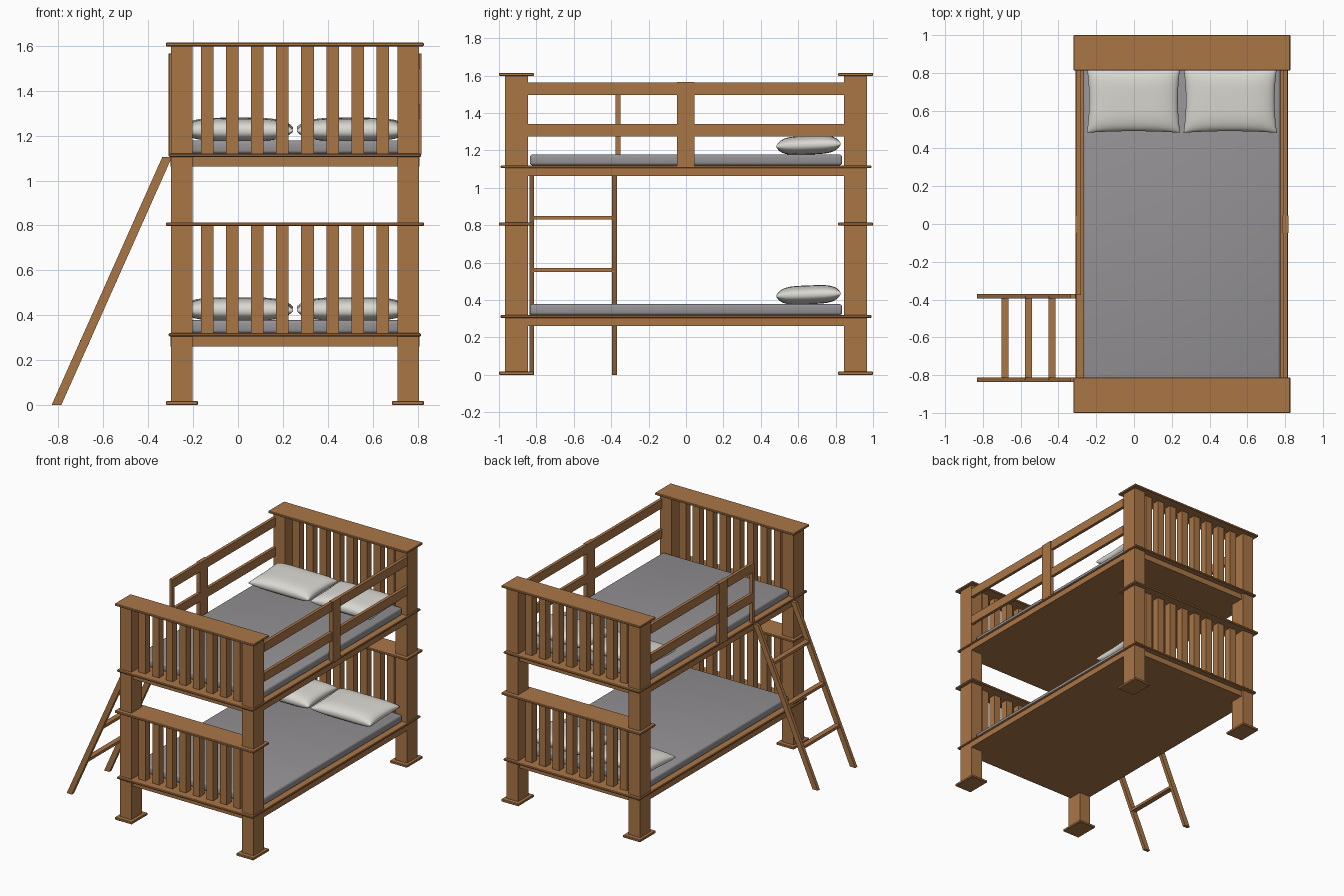
import bpy, bmesh, math

if "Cube" in bpy.data.objects:
    bpy.data.objects.remove(bpy.data.objects["Cube"])

CX = 0.2535  # bed centre in x (the ladder leans out to -x)


def material(name, rgb):
    m = bpy.data.materials.new(name)
    m.diffuse_color = (*rgb, 1)
    m.use_nodes = True
    m.node_tree.nodes["Principled BSDF"].inputs["Base Color"].default_value = m.diffuse_color
    return m


WOOD = material("warm_wood", (0.40, 0.18, 0.062))
SHEET = material("grey_sheet", (0.30, 0.29, 0.30))
LINEN = material("white_linen", (0.70, 0.69, 0.64))


def finish(name, bm, mat, bevel=0, segs=1):
    bmesh.ops.recalc_face_normals(bm, faces=bm.faces)
    if bevel:
        bmesh.ops.bevel(bm, geom=bm.edges[:], offset=bevel, segments=segs, profile=0.5, affect='EDGES')
    me = bpy.data.meshes.new(name)
    bm.to_mesh(me)
    bm.free()
    me.materials.append(mat)
    ob = bpy.data.objects.new(name, me)
    bpy.context.collection.objects.link(ob)
    return ob


def box(name, x, y, z, mat=WOOD, bevel=0, segs=1):
    bm = bmesh.new()
    bmesh.ops.create_cube(bm, size=1)
    for v in bm.verts:
        v.co = [(r[0] + r[1]) / 2 + c * (r[1] - r[0]) for r, c in zip((x, y, z), v.co)]
    return finish(name, bm, mat, bevel, segs)


def smooth(ob):
    for p in ob.data.polygons:
        p.use_smooth = True


def span(s, a, b, c=0.0):
    """Range from a to b outwards on side s of centre c."""
    return tuple(sorted((c + s * a, c + s * b)))


def pillow(name, cx, cy, cz, a, b, h, n=24):
    bm = bmesh.new()
    tilt = 0.04
    layers = []
    for side in (1, -1):
        grid = []
        for i in range(n + 1):
            row = []
            for j in range(n + 1):
                u = math.sin(math.pi / 2 * (2 * i / n - 1))
                v = math.sin(math.pi / 2 * (2 * j / n - 1))
                t = h * math.sqrt(max(0, (1 - u ** 4) * (1 - v ** 4))) + 0.004
                x = a * u * (1 - 0.05 * (1 - v * v))
                y = b * v * (1 - 0.05 * (1 - u * u))
                row.append(bm.verts.new((cx + x, cy + y, cz + side * t + tilt * y)))
            grid.append(row)
        for i in range(n):
            for j in range(n):
                bm.faces.new((grid[i][j], grid[i + 1][j], grid[i + 1][j + 1], grid[i][j + 1]))
        layers.append(grid)
    # seam joining both halves
    ring = ([(i, 0) for i in range(n)] + [(n, j) for j in range(n)]
            + [(i, n) for i in range(n, 0, -1)] + [(0, j) for j in range(n, 0, -1)])
    for (i, j), (k, l) in zip(ring, ring[1:] + ring[:1]):
        bm.faces.new((layers[0][i][j], layers[0][k][l], layers[1][k][l], layers[1][i][j]))
    smooth(finish(name, bm, LINEN))


# corner posts with foot plates
for sx in (-1, 1):
    for sy in (-1, 1):
        tag = ("left" if sx < 0 else "right") + ("_front" if sy < 0 else "_back")
        box("post_" + tag, span(sx, 0.457, 0.552, CX), span(sy, 0.845, 0.968), (0.01, 1.6))
        box("foot_" + tag, span(sx, 0.432, 0.574, CX), span(sy, 0.813, 1.0), (0, 0.018), bevel=0.003)

# the two bunks
for tag, z in (("lower", 0.32), ("upper", 1.12)):
    box(tag + "_deck_lip", (CX - 0.562, CX + 0.562), (-0.992, 0.992), (z - 0.015, z), bevel=0.004)
    box(tag + "_bed_base", (CX - 0.554, CX + 0.554), (-0.846, 0.846), (z - 0.058, z - 0.012))
    box(tag + "_end_rails", (CX - 0.46, CX + 0.46), (-0.95, 0.95), (z - 0.058, z - 0.012))
    m = box(tag + "_mattress", (CX - 0.521, CX + 0.521), (-0.835, 0.835), (z, z + 0.058), SHEET, 0.014, 3)
    smooth(m)
    bpy.context.view_layer.objects.active = m
    m.select_set(True)
    bpy.ops.object.shade_smooth_by_angle()
    m.select_set(False)
    for s, side in ((-1, "left"), (1, "right")):
        pillow(f"{tag}_{side}_pillow", CX + s * 0.256, 0.655, z + 0.108, 0.247, 0.172, 0.046)
    # slatted head and foot boards with cap plates
    for sy, end in ((-1, "front"), (1, "back")):
        top = z + 0.482
        box(f"{tag}_{end}_cap", (CX - 0.574, CX + 0.574), span(sy, 0.813, 1.0), (top - 0.004, top + 0.012), bevel=0.003)
        for i in range(8):
            x = CX + (i - 3.5) * 0.1118
            box(f"{tag}_{end}_slat", (x - 0.028, x + 0.028), span(sy, 0.88, 0.935), (z - 0.005, top))

# guard rails: full length on the right, open above the ladder on the left
for sx, side, y0 in ((1, "right", -0.846), (-1, "left", -0.375)):
    for z0, z1 in ((1.275, 1.34), (1.497, 1.563)):
        box(side + "_guard_rail", span(sx, 0.535, 0.558, CX), (y0, 0.846), (z0, z1))
    box(side + "_guard_post", span(sx, 0.533, 0.564, CX), (-0.047, 0.045), (1.115, 1.565))
box("left_guard_end_post", span(-1, 0.535, 0.558, CX), (-0.376, -0.35), (1.115, 1.563))

# leaning ladder
for y in (-0.3825, -0.825):
    bm = bmesh.new()
    ends = []
    for yy in (y - 0.0125, y + 0.0125):
        ends.append([bm.verts.new((px, yy, pz)) for px, pz in
                     ((-0.83, 0), (-0.787, 0), (-0.294, 1.105), (-0.337, 1.105))])
    a, b = ends
    bm.faces.new(a)
    bm.faces.new(b[::-1])
    for i in range(4):
        k = (i + 1) % 4
        bm.faces.new((a[i], b[i], b[k], a[k]))
    finish("ladder_side", bm, WOOD)
for z in (0.28, 0.56, 0.84):
    x = -0.8085 + 0.493 * z / 1.105
    box("ladder_rung", (x - 0.019, x + 0.019), (-0.825, -0.383), (z - 0.01, z + 0.01))
